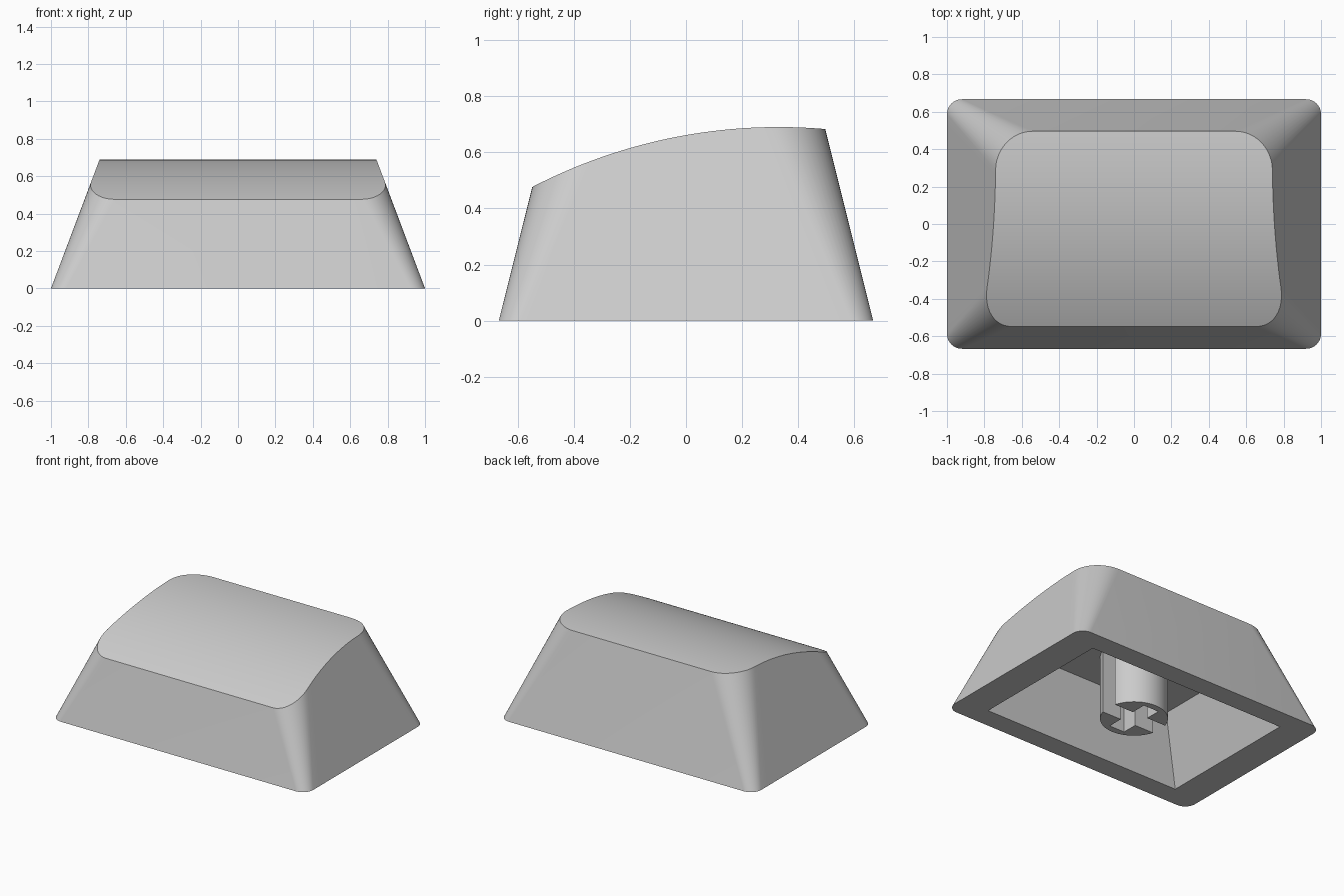
import bpy, bmesh, math

old = bpy.data.objects.get("Cube")
if old:
    bpy.data.objects.remove(old)

grey = bpy.data.materials.new("light_grey_plastic")
grey.use_nodes = True
colour = (0.6, 0.6, 0.6, 1)
grey.diffuse_color = colour
grey.node_tree.nodes["Principled BSDF"].inputs["Base Color"].default_value = colour

SLOPE_X, SLOPE_Y = 0.377, 0.25     # inward lean of the walls per unit of height
CEILING = 0.45                     # height of the hollow inside
STEPS = 12                         # segments per rounded corner


def finish(bm, name):
    bmesh.ops.recalc_face_normals(bm, faces=bm.faces)
    mesh = bpy.data.meshes.new(name)
    bm.to_mesh(mesh)
    bm.free()
    obj = bpy.data.objects.new(name, mesh)
    bpy.context.collection.objects.link(obj)
    mesh.materials.append(grey)
    bpy.ops.object.select_all(action="DESELECT")
    obj.select_set(True)
    bpy.context.view_layer.objects.active = obj
    bpy.ops.object.shade_smooth_by_angle(angle=math.radians(30))
    return obj


def dish(y):
    """Height of the cylindrical top surface."""
    radius = 1.91
    return 0.69 - radius + math.sqrt(radius ** 2 - (y - 0.33) ** 2)


def half_outline(z_of):
    """Left half of the rounded outline, front to back; z_of gives each point's height."""
    spots = [(-1, -math.pi / 2 * (1 - i / STEPS)) for i in range(STEPS + 1)]
    spots += [(-1 + 2 * i / 20, 0) for i in range(1, 20)]
    spots += [(1, math.pi / 2 * i / STEPS) for i in range(STEPS + 1)]
    points = []
    for side, angle in spots:
        z = y = 0
        for _ in range(20):
            z = z_of(y)
            r = 0.08 + 0.18 * z
            x = 1 - SLOPE_X * z - r + r * math.cos(angle)
            y = side * (0.667 - SLOPE_Y * z - r) + r * math.sin(angle)
        points.append((x, y, z))
    return points


def ring(bm, points):
    """Left half plus its mirror image, as vertices in loop order."""
    left = [bm.verts.new(p) for p in points]
    right = [bm.verts.new((-x, y, z)) for x, y, z in points]
    return left + right[::-1]


def wall(bm, low, high):
    for i in range(len(low)):
        j = (i + 1) % len(low)
        bm.faces.new((low[i], low[j], high[j], high[i]))


# Cap shell: sloped walls and scooped top
bm = bmesh.new()
bottom = ring(bm, half_outline(lambda y: 0))
top = ring(bm, half_outline(dish))
wall(bm, bottom, top)
n = len(top)
for i in range(n // 2 - 1):
    bm.faces.new((top[i], top[i + 1], top[n - 2 - i], top[n - 1 - i]))

# Hollow underside with sharp corners


def hollow(z):
    x, y = 0.78 - SLOPE_X * z, 0.52 - SLOPE_Y * z
    return ring(bm, [(x, -y, z), (x, y, z)])


mouth, roof = hollow(0), hollow(CEILING)
wall(bm, mouth, roof)
bm.faces.new(roof)

# Flat rim between the outer outline and the mouth
rim = [e for e in bm.edges if e.is_boundary]
bmesh.ops.triangle_fill(bm, use_beauty=True, use_dissolve=False, edges=rim)
finish(bm, "key_cap_shell")

# Stem: two half cylinders that leave a cross-shaped slot between them
STEM_R, SLOT, ARM = 0.217, 0.06, 0.17
start = math.asin(SLOT / STEM_R)
for sign, name in ((1, "stem_back_half"), (-1, "stem_front_half")):
    outline = []
    for i in range(33):
        a = start + (math.pi - 2 * start) * i / 32
        outline.append((STEM_R * math.cos(a), STEM_R * math.sin(a)))
    outline += [(-SLOT, SLOT), (-SLOT, ARM), (SLOT, ARM), (SLOT, SLOT)]
    bm = bmesh.new()
    low, high = [[bm.verts.new((x, sign * y, z)) for x, y in outline]
                 for z in (0, CEILING + 0.01)]
    wall(bm, low, high)
    bm.faces.new(low)
    bm.faces.new(high)
    finish(bm, name)
